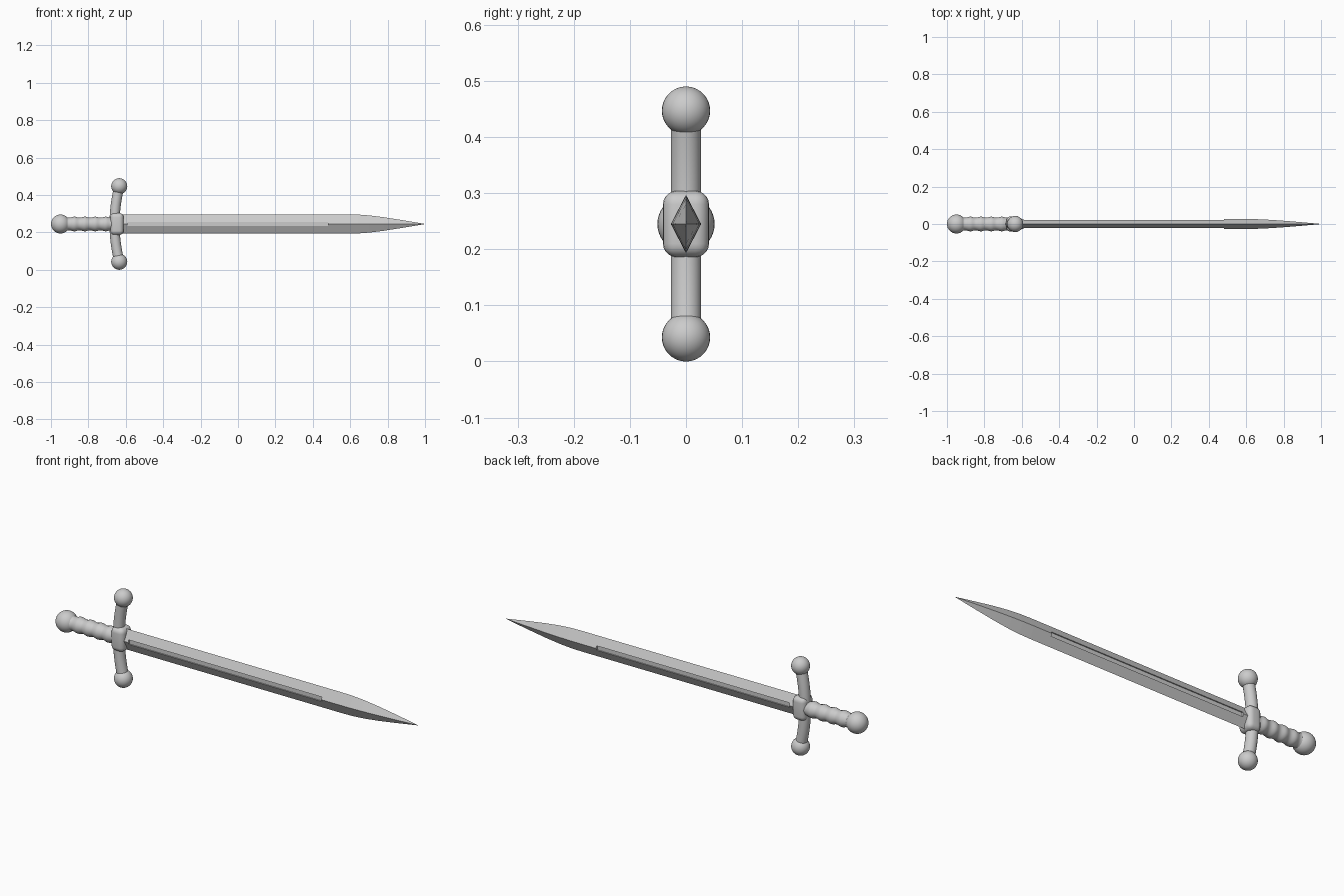
import bpy, bmesh, math

if "Cube" in bpy.data.objects:
    bpy.data.objects.remove(bpy.data.objects["Cube"])

CZ = 0.245  # height of the sword's long axis


def make(name, bm, smooth=True):
    bmesh.ops.recalc_face_normals(bm, faces=bm.faces)
    me = bpy.data.meshes.new(name)
    bm.to_mesh(me)
    bm.free()
    ob = bpy.data.objects.new(name, me)
    bpy.context.collection.objects.link(ob)
    if smooth:
        bpy.ops.object.select_all(action='DESELECT')
        ob.select_set(True)
        bpy.context.view_layer.objects.active = ob
        bpy.ops.object.shade_smooth_by_angle(angle=math.radians(35))
    return ob


def loft(name, rings, smooth=True):
    """Skin a list of equal-length point rings and cap both ends."""
    bm = bmesh.new()
    rows = [[bm.verts.new(p) for p in r] for r in rings]
    n = len(rows[0])
    for a, b in zip(rows, rows[1:]):
        for i in range(n):
            j = (i + 1) % n
            bm.faces.new((a[i], a[j], b[j], b[i]))
    bm.faces.new(rows[0])
    bm.faces.new(rows[-1])
    return make(name, bm, smooth)


def ball(name, x, z, r):
    bm = bmesh.new()
    bmesh.ops.create_uvsphere(bm, u_segments=32, v_segments=20, radius=r)
    bmesh.ops.translate(bm, verts=bm.verts, vec=(x, 0, z))
    return make(name, bm)


def box(name, center, size, bevel=0.0):
    bm = bmesh.new()
    bmesh.ops.create_cube(bm, size=1)
    bmesh.ops.scale(bm, verts=bm.verts, vec=size)
    bmesh.ops.translate(bm, verts=bm.verts, vec=center)
    if bevel:
        bmesh.ops.bevel(bm, geom=bm.edges[:], offset=bevel, segments=5,
                        profile=0.5, affect='EDGES')
    return make(name, bm, bool(bevel))


# Blade: diamond section tapering to a point (x, half height, half thickness)
profile = [(-0.64, .052, .027), (0.58, .052, .027), (0.64, .0505, .0262),
           (0.70, .046, .024), (0.78, .036, .019), (0.88, .0205, .011),
           (0.997, .0008, .0006)]
blade = loft("blade", [[(x, 0, CZ + h), (x, t, CZ), (x, 0, CZ - h), (x, -t, CZ)]
                       for x, h, t in profile], smooth=False)

# Fuller grooves on both faces of the blade
for side, label in ((-1, "front"), (1, "back")):
    cutter = box(f"fuller_cutter_{label}", (-0.055, side * 0.035, CZ),
                 (1.07, 0.038, 0.022))
    cutter.hide_render = True
    cutter.display_type = 'WIRE'
    mod = blade.modifiers.new(f"fuller_{label}", 'BOOLEAN')
    mod.operation = 'DIFFERENCE'
    mod.solver = 'EXACT'
    mod.object = cutter

# Grip: round handle with soft finger swells
STEPS, SIDES = 50, 32
rings = []
for i in range(STEPS + 1):
    x = -0.925 + 0.275 * i / STEPS
    r = 0.0365 + 0.0028 * math.cos((x + 0.875) / 0.056 * math.tau)
    rings.append([(x, r * math.cos(math.tau * k / SIDES),
                   CZ + r * math.sin(math.tau * k / SIDES)) for k in range(SIDES)])
loft("grip", rings)

# Crossguard: round bar bowed toward the tip
rings = []
for i in range(25):
    s = -1 + 2 * i / 24
    tilt = math.atan2(2 * 0.026 * s, 0.202)
    cx, cz, r = -0.66 + 0.026 * s * s, CZ + 0.202 * s, 0.027
    rings.append([(cx + r * math.cos(a) * math.cos(tilt), r * math.sin(a),
                   cz - r * math.cos(a) * math.sin(tilt))
                  for a in (math.tau * k / SIDES for k in range(SIDES))])
loft("crossguard", rings)

# Rounded block at the guard centre, ball ends and pommel
box("guard_block", (-0.647, 0, CZ), (0.072, 0.082, 0.118), bevel=0.024)
for s, label in ((1, "upper"), (-1, "lower")):
    ball(f"guard_ball_{label}", -0.635, CZ + s * 0.202, 0.043)
ball("pommel", -0.949, CZ, 0.051)
